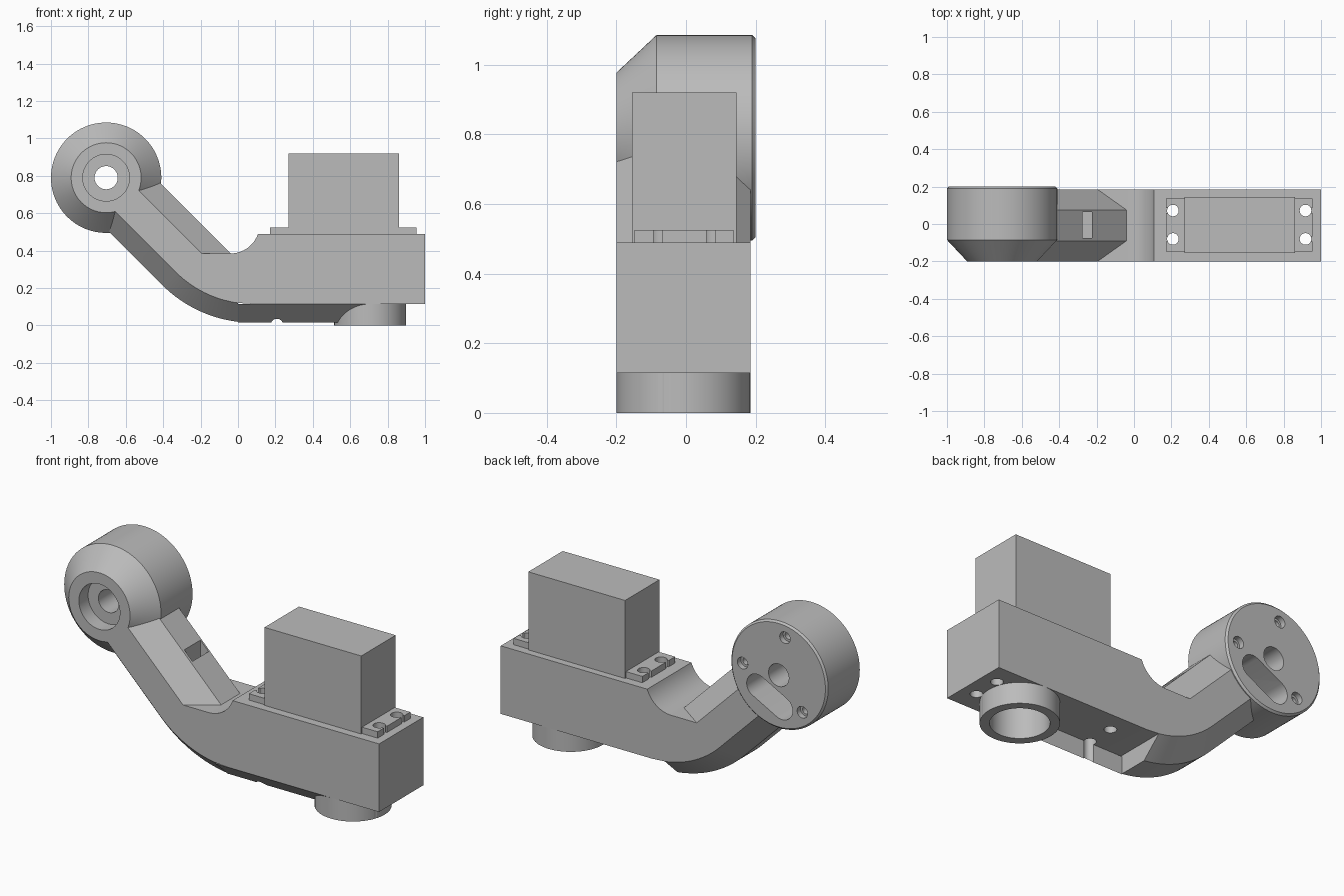
import bpy, bmesh
from math import sin, cos, pi, radians, asin
from mathutils import Vector

cube = bpy.data.objects.get("Cube")
if cube:
    bpy.data.objects.remove(cube)

grey = bpy.data.materials.new("plain grey")
grey.use_nodes = True
GREY = (0.5, 0.5, 0.5, 1)
grey.diffuse_color = GREY
grey.node_tree.nodes["Principled BSDF"].inputs["Base Color"].default_value = GREY


def loft(name, rings):
    """Skin a list of equal-length point rings and cap both ends."""
    bm = bmesh.new()
    vs = [[bm.verts.new(p) for p in ring] for ring in rings]
    n = len(vs[0])
    for a, b in zip(vs, vs[1:]):
        for i in range(n):
            j = (i + 1) % n
            bm.faces.new((a[i], a[j], b[j], b[i]))
    bm.faces.new(vs[0])
    bm.faces.new(vs[-1])
    bmesh.ops.recalc_face_normals(bm, faces=bm.faces)
    me = bpy.data.meshes.new(name)
    bm.to_mesh(me)
    bm.free()
    me.materials.append(grey)
    ob = bpy.data.objects.new(name, me)
    bpy.context.collection.objects.link(ob)
    return ob


def box(name, x0, x1, y0, y1, z0, z1):
    return loft(name, [[(x0, y0, z), (x1, y0, z), (x1, y1, z), (x0, y1, z)] for z in (z0, z1)])


def turned(name, axis, a, b, profile, n=64):
    """Round part: profile holds (position along axis, radius)."""
    rings = []
    for t, r in profile:
        ring = []
        for i in range(n):
            u, v = a + r * cos(2 * pi * i / n), b + r * sin(2 * pi * i / n)
            ring.append((u, t, v) if axis == "Y" else (u, v, t))
        rings.append(ring)
    return loft(name, rings)


def boolean(target, tools, op):
    """Combine the tools with the target and delete them."""
    for tool in tools:
        tool.hide_render = True
        mod = target.modifiers.new("combine", "BOOLEAN")
        mod.operation, mod.solver, mod.object = op, "EXACT", tool
        dg = bpy.context.evaluated_depsgraph_get()
        me = bpy.data.meshes.new_from_object(target.evaluated_get(dg))
        target.modifiers.clear()
        target.data = me
        bpy.data.objects.remove(tool)


FRONT, BACK = -0.2, 0.185           # side faces of the arm
RIDGE_F, RIDGE_B = -0.09, 0.075     # limits of the flat between chamfers
BASE = 0.115                        # underside of the block
BEND = (0.08, 0.70)                 # centre of the lower bend
R_IN, R_OUT = 0.585, 0.685
HX, HZ = -0.705, 0.79               # pivot head centre
STEPS = 16


def bend(r):
    """Lower bend from x = 0 round to the 45 degree arm."""
    a0 = asin(BEND[0] / r)
    angles = [a0 + (pi / 4 - a0) * i / STEPS for i in range(STEPS + 1)]
    return [(BEND[0] - r * sin(a), BEND[1] - r * cos(a)) for a in angles]


def arm_end(p):
    """Slide a point up the 45 degree arm into the head."""
    s = p[0] + p[1]
    return ((s - 1.3) / 2, (s + 1.3) / 2)


# Main arm: side profile extruded across the width
inner, outer = bend(R_IN), bend(R_OUT)
inner.append(arm_end(inner[-1]))
outer.append(arm_end(outer[-1]))
low_side, low_ridge = (-0.195, 0.385), (-0.04, 0.385)
scoop = [(-0.04 + 0.155 * cos(radians(a)), 0.54 + 0.155 * sin(radians(a)))
         for a in [-90 + 71.2 * i / STEPS for i in range(STEPS + 1)]]
profile = [(BEND[0], BASE)] + inner + [arm_end(low_side), low_side] + scoop + [(1, 0.49), (1, BASE)]
arm = loft("arm", [[(x, y, z) for x, z in profile] for y in (FRONT, BACK)])


def section(side, ridge):
    return [(side[0], FRONT, side[1]), (side[0], BACK, side[1]),
            (ridge[0], RIDGE_B, ridge[1]), (ridge[0], RIDGE_F, ridge[1])]


# Chamfered lower and upper ridges, and the half ridge under the block
lower = loft("lower_ridge", [section(i, o) for i, o in zip(inner, outer)])
upper = loft("upper_ridge", [section(low_side, low_ridge),
                             section(arm_end(low_side), arm_end(low_ridge))])
strip = loft("under_strip", [[(x, FRONT, BASE), (x, RIDGE_F, BASE), (x, RIDGE_F, 0.017)]
                             for x in (0, 0.7)])

# Pivot head and output collar
head = turned("head", "Y", HX, HZ, [(-0.2, 0.187), (-0.085, 0.295), (0.19, 0.295), (0.2, 0.285)], 96)
CX, CY = 0.707, (FRONT + BACK) / 2
collar = turned("collar", "Z", CX, CY, [(0, 0.1925), (BASE + 0.03, 0.1925)])
boolean(arm, [lower, upper, strip, head, collar], "UNION")

# Bores: pivot hole, front counterbore, collar bore, cable opening
cuts = [turned("pivot_hole", "Y", HX, HZ, [(-0.3, 0.062), (0.3, 0.062)], 48),
        turned("counterbore", "Y", HX, HZ, [(-0.3, 0.125), (-0.12, 0.125)]),
        turned("collar_bore", "Z", CX, CY, [(-0.1, 0.145), (0.2, 0.145)]),
        box("cable_slot", -0.275, -0.225, -0.075, 0.065, 0.45, 0.8)]

# Screw holes around the back of the head
for deg in (100, 2, 229):
    x, z = HX + 0.22 * cos(radians(deg)), HZ + 0.22 * sin(radians(deg))
    cuts.append(turned("head_screw", "Y", x, z, [(0.08, 0.02), (0.17, 0.02), (0.17, 0.032), (0.3, 0.032)], 24))

# Long rounded pocket in the back of the head
along = Vector((cos(radians(28)), sin(radians(28))))
across = Vector((-along.y, along.x))
slot = []
for end in (1, -1):
    for i in range(17):
        a = -pi / 2 + pi * i / 16
        slot.append(Vector((HX + 0.055, HZ - 0.135))
                    + end * (along * (0.085 + 0.065 * cos(a)) + across * 0.065 * sin(a)))
cuts.append(loft("pocket", [[(p.x, y, p.y) for p in slot] for y in (-0.02, 0.3)]))
boolean(arm, cuts, "DIFFERENCE")

# Motor: case with a slotted mounting flange
motor = box("motor", 0.27, 0.86, -0.155, 0.145, 0.48, 0.92)
flange = box("flange", 0.17, 0.955, -0.148, 0.137, 0.485, 0.525)
boolean(motor, [flange], "UNION")

# Mounting holes run through the flange and block; the flange ones open outward
for x, edge in ((0.208, 0.1), (0.917, 1.02)):
    for y in (-0.08, 0.072):
        for part in (arm, motor):
            boolean(part, [turned("mount_hole", "Z", x, y, [(-0.1, 0.031), (0.7, 0.031)], 32)], "DIFFERENCE")
        boolean(motor, [box("mount_slot", min(x, edge), max(x, edge), y - 0.013, y + 0.013, 0.4, 0.6)],
                "DIFFERENCE")

# Smooth the curves and keep the corners crisp
for ob in (arm, motor):
    bpy.ops.object.select_all(action="DESELECT")
    ob.select_set(True)
    bpy.context.view_layer.objects.active = ob
    bpy.ops.object.shade_smooth_by_angle(angle=radians(22))
